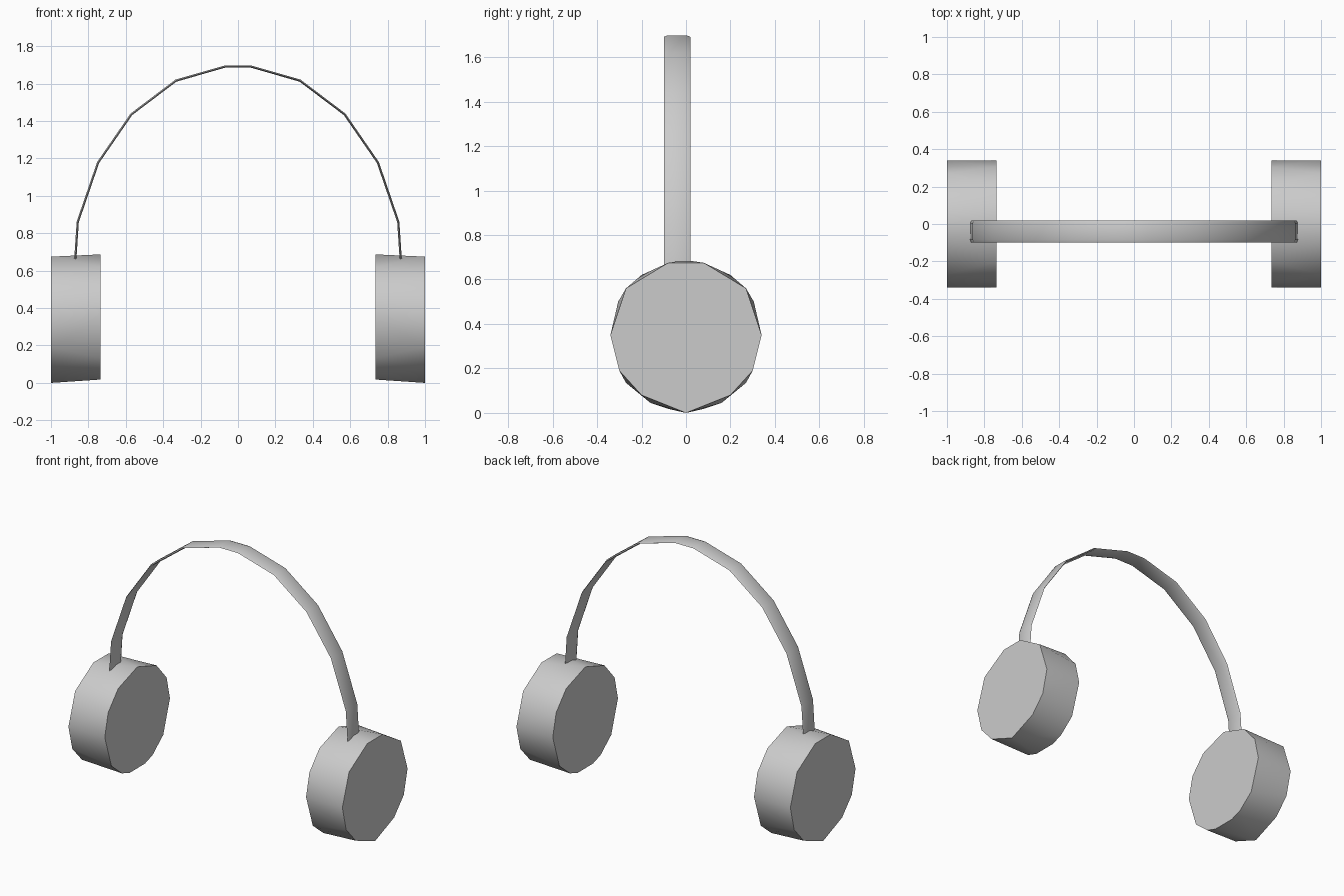
import bpy, bmesh, math

if "Cube" in bpy.data.objects:
    bpy.data.objects.remove(bpy.data.objects["Cube"])

grey = bpy.data.materials.new("light grey")
grey.diffuse_color = (0.6, 0.6, 0.6, 1)
grey.use_nodes = True
grey.node_tree.nodes["Principled BSDF"].inputs["Base Color"].default_value = grey.diffuse_color


def finish(name, bm, angle):
    bmesh.ops.recalc_face_normals(bm, faces=bm.faces)
    mesh = bpy.data.meshes.new(name)
    bm.to_mesh(mesh)
    bm.free()
    mesh.materials.append(grey)
    ob = bpy.data.objects.new(name, mesh)
    bpy.context.collection.objects.link(ob)
    bpy.context.view_layer.objects.active = ob
    ob.select_set(True)
    bpy.ops.object.shade_smooth_by_angle(angle=math.radians(angle))
    ob.select_set(False)


# Ear cups: half outlines (y, z) of the outer and inner ends, mirrored in y
outer = [(0, 0), (0.2, 0.08), (0.3, 0.19), (0.34, 0.35), (0.27, 0.56), (0.08, 0.675)]
inner = [(0, 0.687), (0.2, 0.62), (0.305, 0.5), (0.34, 0.35), (0.27, 0.135), (0.16, 0.045), (0.08, 0.018)]


def ear_cup(name, side):
    bm = bmesh.new()
    for x, outline in ((1.0, outer), (0.735, inner)):
        for y, z in outline:
            for s in ((1, -1) if y else (1,)):
                bm.verts.new((side * x, s * y, z))
    bmesh.ops.convex_hull(bm, input=bm.verts)
    bmesh.ops.dissolve_limit(bm, angle_limit=0.01, verts=bm.verts, edges=bm.edges)
    finish(name, bm, 50)


ear_cup("right_ear_cup", 1)
ear_cup("left_ear_cup", -1)

# Headband: thin, slightly rounded strip swept along a faceted arch
half = [(0.87, 0.66), (0.857, 0.86), (0.748, 1.178), (0.57, 1.436), (0.332, 1.616), (0.07, 1.691)]
path = half + [(-x, z) for x, z in reversed(half)]
section = [(-0.10, 0), (-0.085, 0.006), (0.005, 0.006), (0.02, 0), (0.005, -0.006), (-0.085, -0.006)]

bm = bmesh.new()
rings = []
for i, (x, z) in enumerate(path):
    x0, z0 = path[max(i - 1, 0)]
    x1, z1 = path[min(i + 1, len(path) - 1)]
    length = math.hypot(x1 - x0, z1 - z0)
    nx, nz = (z1 - z0) / length, (x0 - x1) / length   # outward direction
    rings.append([bm.verts.new((x + nx * t, y, z + nz * t)) for y, t in section])
n = len(section)
for a, b in zip(rings, rings[1:]):
    for k in range(n):
        bm.faces.new((a[k], a[(k + 1) % n], b[(k + 1) % n], b[k]))
bm.faces.new(rings[0])
bm.faces.new(rings[-1])
finish("headband", bm, 50)
